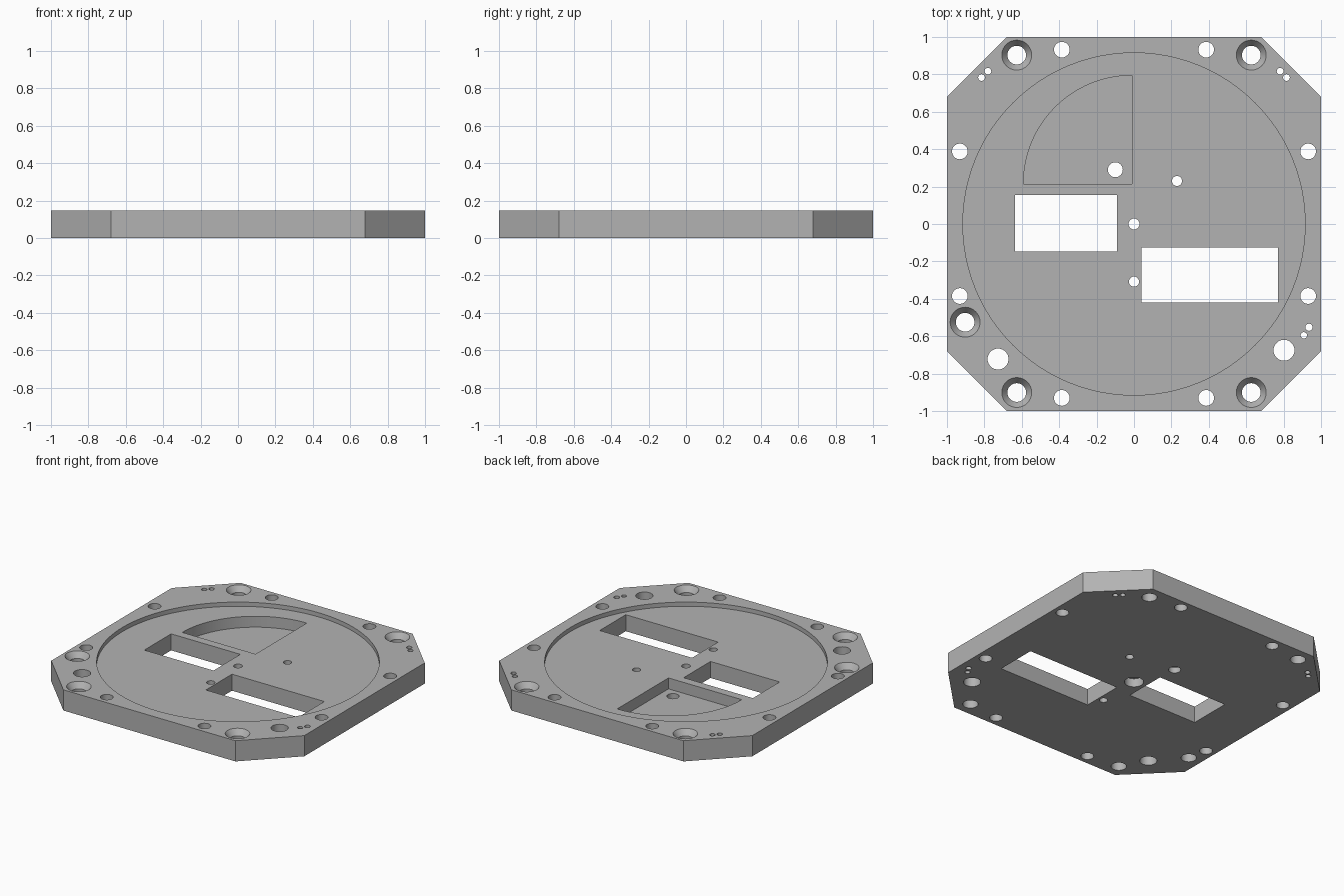
import bpy, math

if "Cube" in bpy.data.objects:
    bpy.data.objects.remove(bpy.data.objects["Cube"])

H = 0.148          # plate thickness
RECESS = 0.118     # height of the round recess floor
POCKET = 0.04      # height of the quarter-round pocket floor

grey = bpy.data.materials.new("mid_grey")
grey.diffuse_color = (0.45, 0.45, 0.45, 1)
grey.use_nodes = True
grey.node_tree.nodes["Principled BSDF"].inputs["Base Color"].default_value = grey.diffuse_color


def loft(name, rings):
    """Closed solid through matching rings of points, bottom to top."""
    n = len(rings[0])
    verts = [p for ring in rings for p in ring]
    faces = [tuple(reversed(range(n)))]
    for k in range(len(rings) - 1):
        a, b = k * n, (k + 1) * n
        faces += [(a + i, a + (i + 1) % n, b + (i + 1) % n, b + i) for i in range(n)]
    faces.append(tuple(range(len(verts) - n, len(verts))))
    mesh = bpy.data.meshes.new(name)
    mesh.from_pydata(verts, [], faces)
    mesh.materials.append(grey)
    obj = bpy.data.objects.new(name, mesh)
    bpy.context.collection.objects.link(obj)
    return obj


def prism(name, outline, z0, z1):
    return loft(name, [[(x, y, z) for x, y in outline] for z in (z0, z1)])


def turned(name, x, y, profile, n=32):
    """Round solid from (radius, z) pairs."""
    return loft(name, [[(x + r * math.cos(2 * math.pi * i / n),
                         y + r * math.sin(2 * math.pi * i / n), z) for i in range(n)]
                       for r, z in profile])


def box(x0, x1, y0, y1):
    return prism("window_cutter", [(x0, y0), (x1, y0), (x1, y1), (x0, y1)], -0.1, 0.3)


# Plate with clipped corners
c = 0.68
plate = prism("base_plate", [(c, -1), (1, -c), (1, c), (c, 1),
                             (-c, 1), (-1, c), (-1, -c), (-c, -1)], 0, H)

# Round recess, then the quarter-round pocket in its floor
cutters = [turned("recess_cutter", 0, 0, [(0.915, RECESS), (0.915, 0.3)], 128)]
px, py, pr = -0.012, 0.215, 0.579
arc = [(px + pr * math.cos(math.pi / 2 * (1 + i / 32)),
        py + pr * math.sin(math.pi / 2 * (1 + i / 32))) for i in range(33)]
cutters.append(prism("pocket_cutter", [(px, py)] + arc, POCKET, 0.3))

# Rectangular windows
cutters += [box(-0.637, -0.09, -0.148, 0.155), box(0.04, 0.77, -0.42, -0.125)]

# Countersunk screw holes
for x, y in [(-0.627, 0.903), (0.627, 0.903), (-0.627, -0.901),
             (0.627, -0.901), (-0.903, -0.525)]:
    cutters.append(turned("countersink_cutter", x, y,
                          [(0.05, -0.1), (0.05, H - 0.04), (0.08, H), (0.08, 0.3)]))

# Plain through holes: x, y, radius
holes = [(-0.727, -0.722, 0.056), (0.802, -0.675, 0.056), (-0.1, 0.29, 0.04),
         (0.23, 0.23, 0.027), (0, -0.308, 0.027),
         (0.935, -0.552, 0.019), (0.908, -0.595, 0.017)]
for s in (-1, 1):
    holes += [(s * 0.386, 0.932, 0.042), (s * 0.386, -0.93, 0.042),
              (s * 0.931, 0.388, 0.042), (s * 0.931, -0.385, 0.042),
              (s * 0.781, 0.817, 0.018), (s * 0.815, 0.783, 0.018)]
for x, y, r in holes:
    cutters.append(turned("hole_cutter", x, y, [(r, -0.1), (r, 0.3)]))

# Centre hole, wider on the underside
cutters.append(turned("centre_cutter", 0, 0,
                      [(0.062, -0.1), (0.062, 0.06), (0.029, 0.06), (0.029, 0.3)]))

# Cut everything out of the plate
bpy.context.view_layer.objects.active = plate
for cutter in cutters:
    mod = plate.modifiers.new("cut", 'BOOLEAN')
    mod.operation, mod.solver, mod.object = 'DIFFERENCE', 'EXACT', cutter
    bpy.ops.object.modifier_apply(modifier=mod.name)
    bpy.data.objects.remove(cutter)

# Smooth round walls, crisp edges
plate.select_set(True)
bpy.ops.object.shade_smooth_by_angle(angle=math.radians(30))
